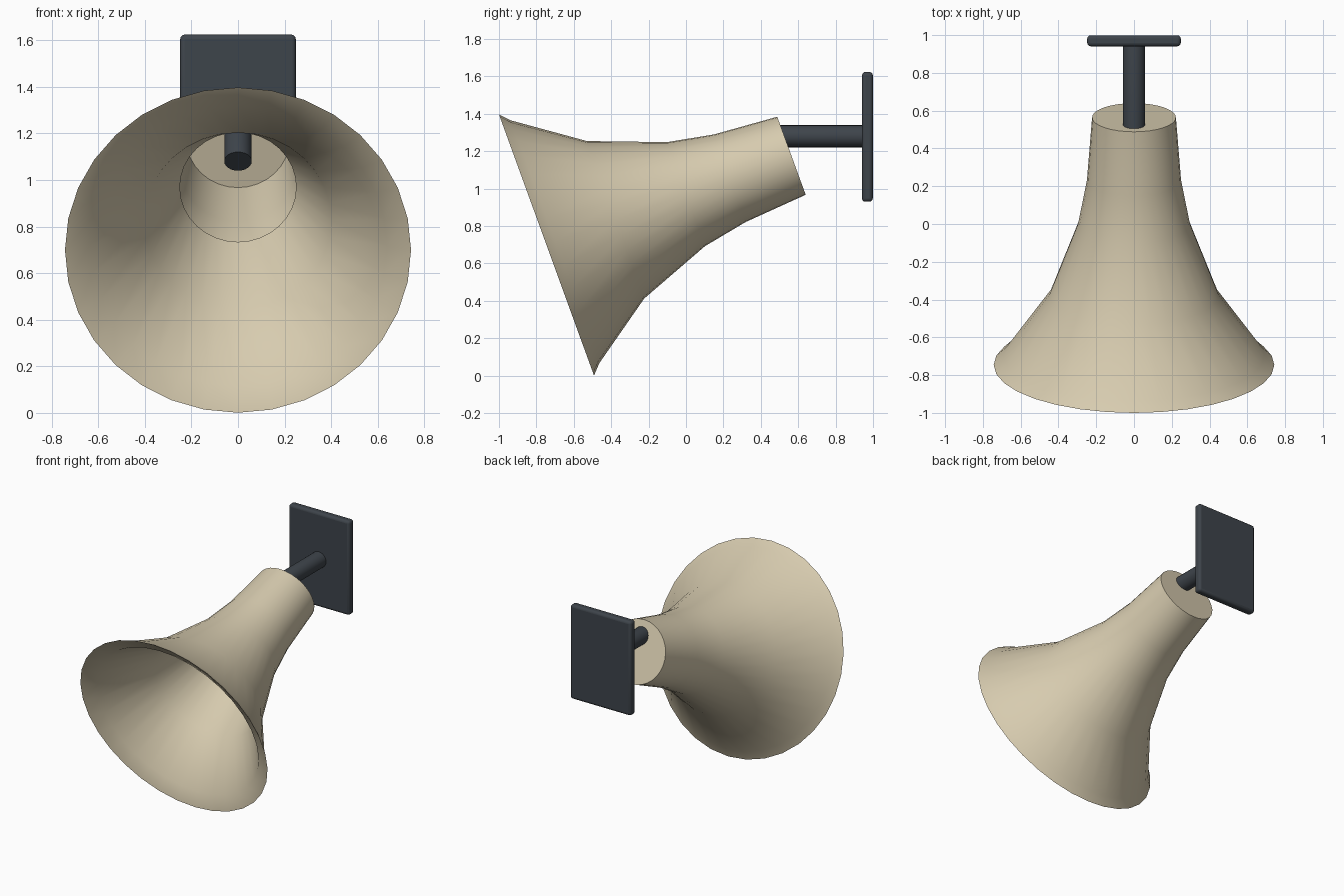
import bpy, bmesh, math
from mathutils import Matrix, Vector

cube = bpy.data.objects.get("Cube")
if cube:
    bpy.data.objects.remove(cube, do_unlink=True)


def material(name, color):
    mat = bpy.data.materials.new(name)
    mat.use_nodes = True
    mat.diffuse_color = (*color, 1)
    bsdf = mat.node_tree.nodes["Principled BSDF"]
    bsdf.inputs["Base Color"].default_value = (*color, 1)
    bsdf.inputs["Roughness"].default_value = 0.6
    return mat


def finish(name, bm, mat, angle=35):
    mesh = bpy.data.meshes.new(name)
    bm.to_mesh(mesh)
    bm.free()
    obj = bpy.data.objects.new(name, mesh)
    bpy.context.collection.objects.link(obj)
    mesh.materials.append(mat)
    bpy.ops.object.select_all(action="DESELECT")
    obj.select_set(True)
    bpy.context.view_layer.objects.active = obj
    bpy.ops.object.shade_smooth_by_angle(angle=math.radians(angle))
    return obj


beige = material("warm beige", (0.68, 0.60, 0.43))
slate = material("dark slate", (0.048, 0.058, 0.07))

# Horn: closed back cap, outer flare, lip, then an inner lining with an open end
profile = [(0, 1.394), (0.222, 1.394), (0.249, 1.043), (0.296, 0.794),
           (0.448, 0.393), (0.69, 0.05), (0.743, 0),
           (0.64, 0.05), (0.402, 0.37), (0.25, 0.79)]
bm = bmesh.new()
verts = [bm.verts.new((r, 0, a)) for r, a in profile]
edges = [bm.edges.new(pair) for pair in zip(verts, verts[1:])]
bmesh.ops.spin(bm, geom=verts + edges, cent=(0, 0, 0), axis=(0, 0, 1),
               angle=math.tau, steps=32, use_merge=False)
bmesh.ops.remove_doubles(bm, verts=bm.verts, dist=0.0005)
bmesh.ops.recalc_face_normals(bm, faces=bm.faces)
# Tilt the axis so the mouth faces forward and down
bm.transform(Matrix.Translation((0, -0.746, 0.699))
             @ Matrix.Rotation(math.radians(-70), 4, "X"))
finish("horn", bm, beige, 50)

# Mounting rod: straight behind the horn, bent downward inside it
path = [(0.96, 1.28), (0.50, 1.28), (0.44, 1.265), (0.39, 1.23), (0.25, 1.08)]
bm = bmesh.new()
rings = []
points = [Vector((0, y, z)) for y, z in path]
for i, p in enumerate(points):
    direction = (points[min(i + 1, len(points) - 1)] - points[max(i - 1, 0)]).normalized()
    side = Vector((1, 0, 0))
    up = side.cross(direction)
    rings.append([bm.verts.new(p + 0.059 * (side * math.cos(t) + up * math.sin(t)))
                  for t in (math.tau * k / 24 for k in range(24))])
for a, b in zip(rings, rings[1:]):
    for k in range(24):
        n = (k + 1) % 24
        bm.faces.new((a[k], a[n], b[n], b[k]))
bm.faces.new(rings[0])
bm.faces.new(rings[-1])
bmesh.ops.recalc_face_normals(bm, faces=bm.faces)
finish("mounting_rod", bm, slate)

# Wall plate with softened edges
bm = bmesh.new()
bmesh.ops.create_cube(bm, size=1)
bm.transform(Matrix.Translation((0, 0.97, 1.277)) @ Matrix.Diagonal((0.496, 0.058, 0.694, 1)))
plate = finish("wall_plate", bm, slate)
bevel = plate.modifiers.new("soft_edges", "BEVEL")
bevel.width = 0.018
bevel.segments = 3
